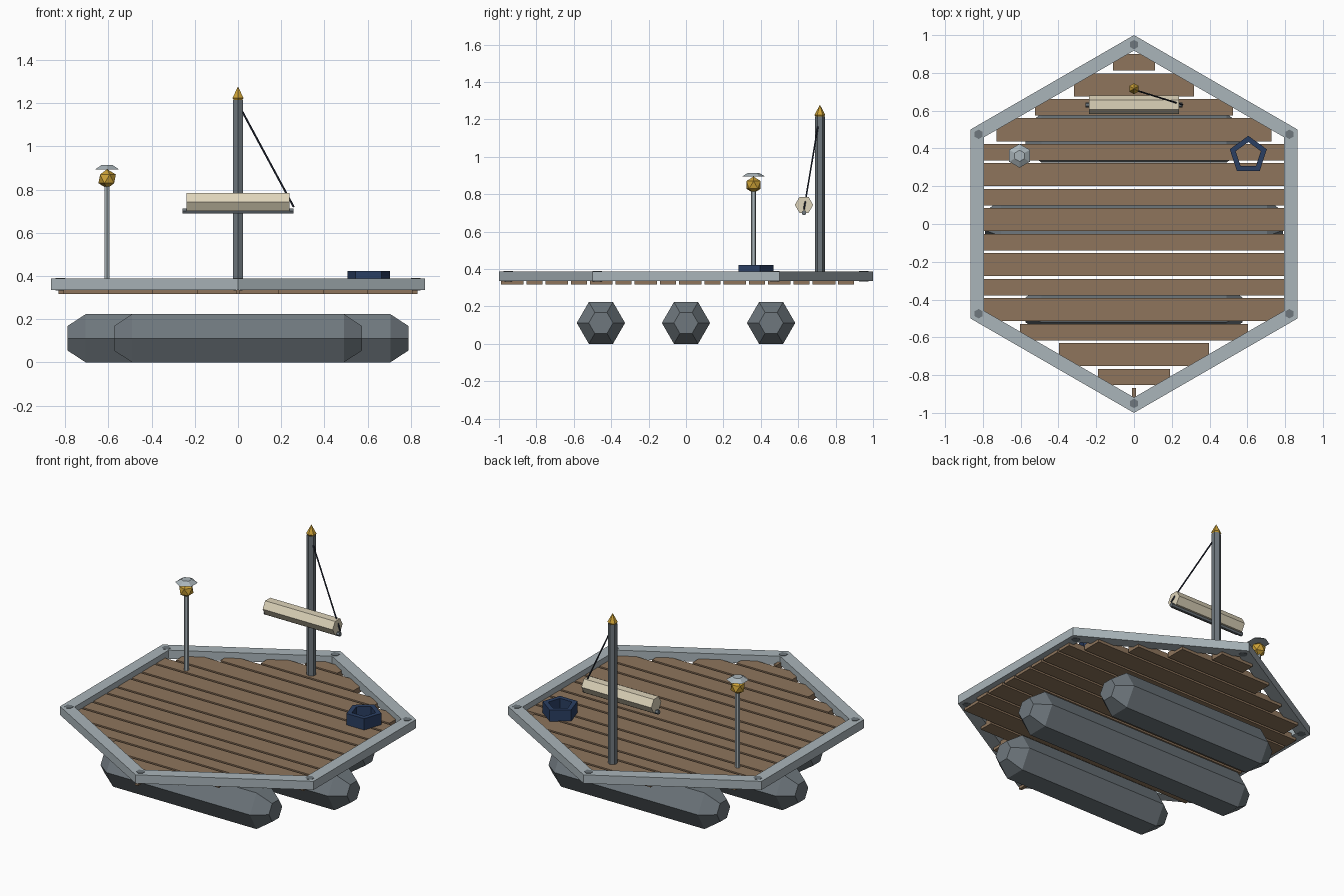
import bpy, bmesh, math
from mathutils import Vector

if "Cube" in bpy.data.objects:
    bpy.data.objects.remove(bpy.data.objects["Cube"])

# ---------- colours ----------
def material(name, rgb):
    lin = [((c / 255 + 0.055) / 1.055) ** 2.4 for c in rgb]
    m = bpy.data.materials.new(name)
    m.diffuse_color = (*lin, 1)
    m.use_nodes = True
    m.node_tree.nodes["Principled BSDF"].inputs["Base Color"].default_value = m.diffuse_color
    return m

WOOD = material("brown wood", (142, 117, 92))
PALE = material("pale grey metal", (170, 181, 186))
SLATE = material("slate grey", (110, 119, 125))
GOLD = material("gold", (205, 162, 55))
CREAM = material("cream canvas", (222, 212, 186))
NAVY = material("navy blue", (42, 62, 98))
ROPE = material("dark rope", (40, 46, 62))

# ---------- helpers ----------
def finish(name, bm, mat):
    bmesh.ops.recalc_face_normals(bm, faces=bm.faces)
    me = bpy.data.meshes.new(name)
    bm.to_mesh(me)
    bm.free()
    me.materials.append(mat)
    ob = bpy.data.objects.new(name, me)
    bpy.context.collection.objects.link(ob)
    return ob

def lathe(name, mat, profile, start, axis=(0, 0, 1), sides=6, phase=90):
    """Closed solid with polygon rings (radius, distance along axis)."""
    bm = bmesh.new()
    quat = Vector((0, 0, 1)).rotation_difference(Vector(axis).normalized())
    rings = []
    for r, h in profile:
        ring = []
        for i in range(sides):
            a = math.radians(phase) + math.tau * i / sides
            p = quat @ Vector((r * math.cos(a), r * math.sin(a), h))
            ring.append(bm.verts.new(p + Vector(start)))
        rings.append(ring)
    for a, b in zip(rings, rings[1:]):
        for i in range(sides):
            j = (i + 1) % sides
            bm.faces.new((a[i], a[j], b[j], b[i]))
    bm.faces.new(rings[0])
    bm.faces.new(rings[-1])
    return finish(name, bm, mat)

def frame(name, mat, sides, outer, inner, z0, z1, x=0, y=0):
    """Mitred polygon frame with a corner pointing to +y."""
    bm = bmesh.new()
    section = [(outer, z0), (outer, z1), (inner, z1), (inner, z0)]
    rows = []
    for i in range(sides):
        a = math.pi / 2 + math.tau * i / sides
        rows.append([bm.verts.new((x + r * math.cos(a), y + r * math.sin(a), z))
                     for r, z in section])
    for i in range(sides):
        a, b = rows[i], rows[(i + 1) % sides]
        for k in range(4):
            m = (k + 1) % 4
            bm.faces.new((a[k], b[k], b[m], a[m]))
    return finish(name, bm, mat)

def box(name, mat, x0, x1, y0, y1, z0, z1):
    bm = bmesh.new()
    bmesh.ops.create_cube(bm, size=1)
    for v in bm.verts:
        v.co = (x1 if v.co.x > 0 else x0, y1 if v.co.y > 0 else y0, z1 if v.co.z > 0 else z0)
    return finish(name, bm, mat)

DECK = 0.353

# ---------- floats ----------
for label, y, half in (("front", -0.455, 0.575), ("middle", 0, 0.79), ("back", 0.455, 0.575)):
    lathe(label + "_float", SLATE,
          [(0.065, 0), (0.129, 0.085), (0.129, 2 * half - 0.085), (0.065, 2 * half)],
          (-half, y, 0.112), axis=(1, 0, 0))

# ---------- deck planks, alternating wide and narrow ----------
y = -0.99
for i in range(16):
    width = 0.122 if i % 2 == 0 else 0.087
    mid = y + width / 2
    half = min(0.83, max(0.01, (0.92 - abs(mid)) * math.sqrt(3)))
    box(f"plank_{i + 1}", WOOD, -half, half, y, y + width, 0.318, DECK)
    y += width + 0.0145

# ---------- rim with corner pins ----------
frame("deck_rim", PALE, 6, 1.0, 0.918, 0.335, 0.388)
for i in range(6):
    a = math.pi / 2 + math.tau * i / 6
    lathe(f"corner_pin_{i + 1}", SLATE, [(0.025, 0), (0.025, 0.057)],
          (0.95 * math.cos(a), 0.95 * math.sin(a), 0.333))

# ---------- mast, finial, furled sail and boom ----------
MY, SY = 0.716, 0.631
lathe("mast", SLATE, [(0.027, 0), (0.027, 1.215 - 0.34)], (0, MY, 0.34))
lathe("mast_finial", GOLD, [(0.02, 0), (0.029, 0.012), (0.001, 0.065)], (0, MY, 1.212))
lathe("furled_sail", CREAM, [(0.049, 0), (0.049, 0.478)], (-0.239, SY, 0.743), axis=(1, 0, 0))
lathe("boom", SLATE, [(0.013, 0), (0.013, 0.516)], (-0.258, SY, 0.701), axis=(1, 0, 0))
top, end = Vector((0.01, MY - 0.008, 1.18)), Vector((0.258, SY, 0.72))
lathe("stay_rope", ROPE, [(0.0045, 0), (0.0045, (end - top).length)], top, axis=end - top)

# ---------- lantern ----------
LX, LY = -0.606, 0.361
lathe("lantern_post", PALE, [(0.014, 0), (0.014, 0.48)], (LX, LY, 0.34))
bm = bmesh.new()
bmesh.ops.create_icosphere(bm, subdivisions=1, radius=0.045)
bmesh.ops.translate(bm, verts=bm.verts, vec=(LX, LY, 0.85))
finish("lantern_lamp", bm, GOLD)
lathe("lantern_cap", PALE, [(0.063, 0), (0.03, 0.02)], (LX, LY, 0.894))

# ---------- five-sided ring on the deck ----------
frame("life_ring", NAVY, 5, 0.103, 0.07, DECK, 0.423, 0.605, 0.364)
